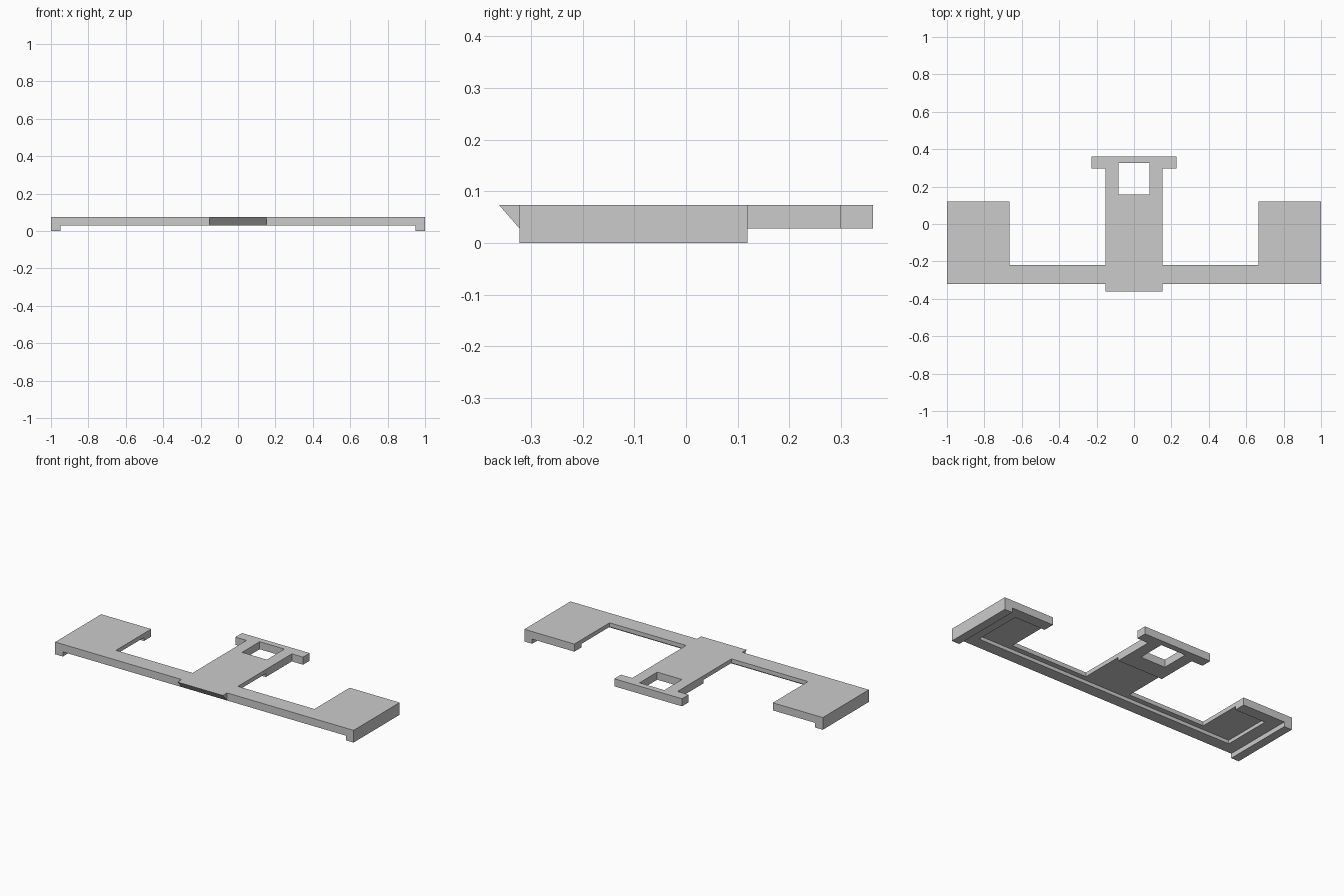
import bpy
import bmesh
from mathutils import Vector

if "Cube" in bpy.data.objects:
    bpy.data.objects.remove(bpy.data.objects["Cube"], do_unlink=True)

TOP, BASE = 0.074, 0.028   # plate top and underside heights
FRONT, PAD_REAR = -0.322, 0.119

grey = bpy.data.materials.new("light_grey")
grey.use_nodes = True
grey.diffuse_color = (0.6, 0.6, 0.6, 1)
grey.node_tree.nodes["Principled BSDF"].inputs["Base Color"].default_value = (0.6, 0.6, 0.6, 1)


def prism(name, points, offset):
    """Extrude a flat polygon along an offset vector."""
    bm = bmesh.new()
    face = bm.faces.new([bm.verts.new(p) for p in points])
    result = bmesh.ops.extrude_face_region(bm, geom=[face], use_keep_orig=True)
    moved = [v for v in result["geom"] if isinstance(v, bmesh.types.BMVert)]
    bmesh.ops.translate(bm, verts=moved, vec=Vector(offset))
    bmesh.ops.recalc_face_normals(bm, faces=bm.faces[:])
    mesh = bpy.data.meshes.new(name)
    bm.to_mesh(mesh)
    bm.free()
    obj = bpy.data.objects.new(name, mesh)
    bpy.context.collection.objects.link(obj)
    mesh.materials.append(grey)
    return obj


def box(name, x0, x1, y0, y1, z0, z1):
    corners = [(x0, y0, z0), (x1, y0, z0), (x1, y1, z0), (x0, y1, z0)]
    return prism(name, corners, (0, 0, z1 - z0))


def cut(obj, cutter):
    cutter.hide_render = True
    mod = obj.modifiers.new("cut", "BOOLEAN")
    mod.operation = "DIFFERENCE"
    mod.solver = "EXACT"
    mod.object = cutter
    bpy.context.view_layer.objects.active = obj
    bpy.ops.object.modifier_apply(modifier=mod.name)
    bpy.data.objects.remove(cutter, do_unlink=True)


# Main plate: crossbar, two end pads and a central stem with a T end
half = [(1, FRONT), (1, PAD_REAR), (0.665, PAD_REAR), (0.665, -0.218),
        (0.152, -0.218), (0.152, 0.298), (0.227, 0.298), (0.227, 0.362)]
outline = half + [(-x, y) for x, y in reversed(half)]
plate = prism("main_plate", [(x, y, BASE) for x, y in outline], (0, 0, TOP - BASE))

# Window in the stem and shallow channel along the underside
cut(plate, box("window_cutter", -0.083, 0.083, 0.157, 0.326, 0, 0.1))
cut(plate, box("channel_cutter", -0.87, 0.87, -0.25, 0.05, 0, 0.049))

# Side rails under the outer edges
for side, name in ((1, "left_rail"), (-1, "right_rail")):
    x0, x1 = sorted((side * 0.948, side))
    box(name, x0, x1, FRONT, PAD_REAR, 0, BASE)

# Sloped nose at the front of the stem
prism("front_nose", [(-0.152, FRONT, BASE), (-0.152, FRONT, TOP), (-0.152, -0.362, TOP)],
      (0.304, 0, 0))
